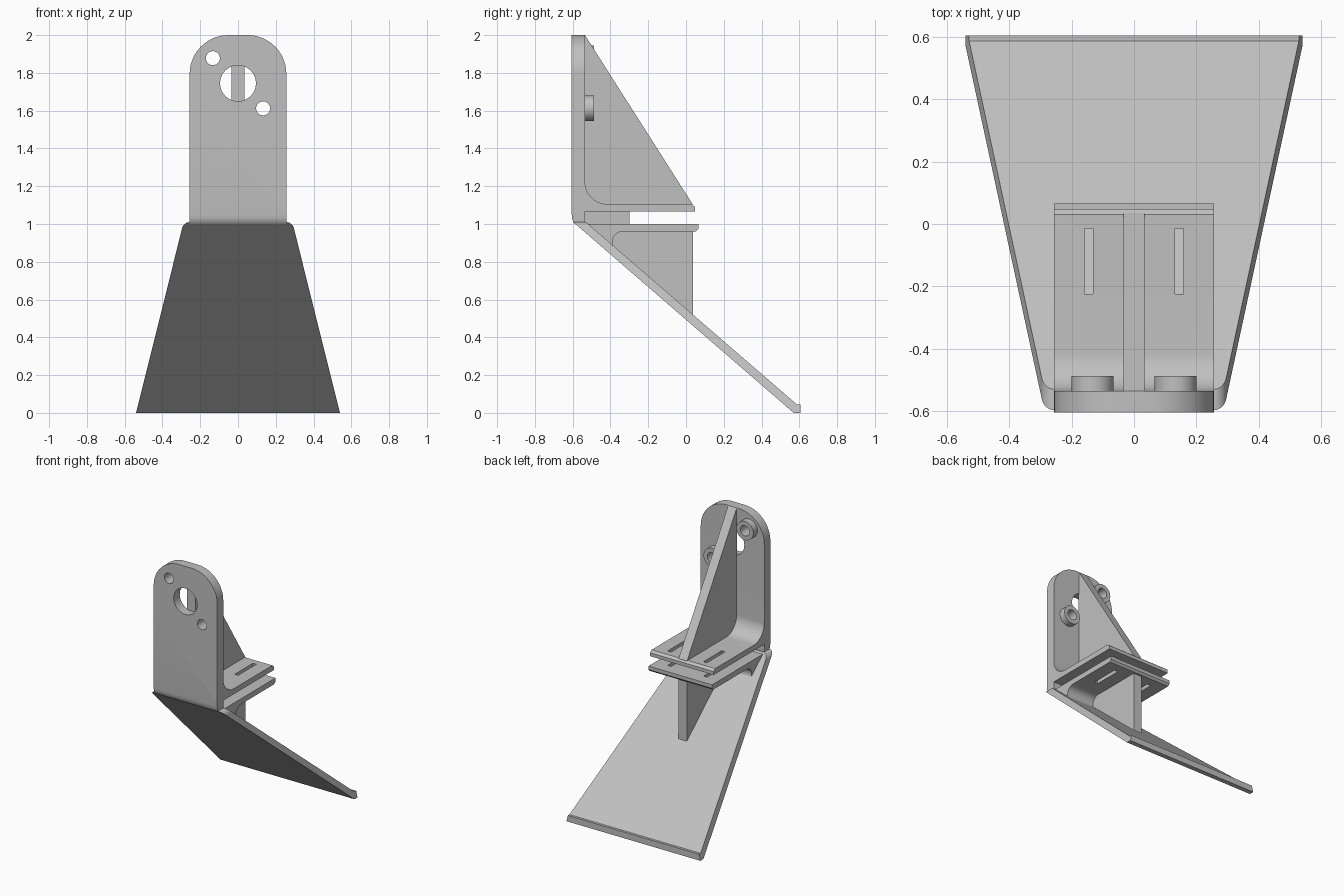
import bpy, bmesh
from math import sin, cos, pi, radians
from mathutils import Vector

if "Cube" in bpy.data.objects:
    bpy.data.objects.remove(bpy.data.objects["Cube"])

grey = bpy.data.materials.new("plain grey")
grey.use_nodes = True
colour = (0.53, 0.53, 0.53, 1)
grey.diffuse_color = colour
grey.node_tree.nodes["Principled BSDF"].inputs["Base Color"].default_value = colour


def arc(cx, cy, r, start, end, n=14):
    """Points on an arc, angles in degrees."""
    angles = [radians(start + (end - start) * i / n) for i in range(n + 1)]
    return [(cx + r * cos(a), cy + r * sin(a)) for a in angles]


def prism(name, points, axis, low, high):
    """Extrude a profile: (y, z) along x, (x, z) along y or (x, y) along z."""
    place = {"x": lambda p, d: (d, p[0], p[1]),
             "y": lambda p, d: (p[0], d, p[1]),
             "z": lambda p, d: (p[0], p[1], d)}[axis]
    bm = bmesh.new()
    face = bm.faces.new([bm.verts.new(place(p, low)) for p in points])
    new = bmesh.ops.extrude_face_region(bm, geom=[face])["geom"]
    move = Vector(place((0, 0), high - low))
    bmesh.ops.translate(bm, verts=[v for v in new if isinstance(v, bmesh.types.BMVert)], vec=move)
    bmesh.ops.recalc_face_normals(bm, faces=bm.faces)
    mesh = bpy.data.meshes.new(name)
    bm.to_mesh(mesh)
    bm.free()
    mesh.materials.append(grey)
    obj = bpy.data.objects.new(name, mesh)
    bpy.context.collection.objects.link(obj)
    return obj


def carve(obj, cutter, operation="DIFFERENCE"):
    """Apply a boolean and discard its cutter."""
    cutter.hide_render = True
    bpy.context.view_layer.objects.active = obj
    mod = obj.modifiers.new("carve", "BOOLEAN")
    mod.operation, mod.solver, mod.object = operation, "EXACT", cutter
    bpy.ops.object.modifier_apply(modifier=mod.name)
    bpy.data.objects.remove(cutter)


def circle(x, z, r):
    return arc(x, z, r, 0, 360, 40)[:-1]


def cut_slots(obj, low, high):
    for x in (-0.145, 0.145):
        w = 0.014
        slot = [(x - w, -0.225), (x + w, -0.225), (x + w, -0.015), (x - w, -0.015)]
        carve(obj, prism("slot_cutter", slot, "z", low, high))


HALF = 0.256      # half width of bracket and shelves
RIB = 0.034       # half thickness of the ribs
parts = []

# Upright plate and upper shelf, with an inner fillet
upper = ([(-0.605, 2), (-0.535, 2)] + arc(-0.415, 1.225, 0.12, 180, 270)
         + [(0.03, 1.105), (0.048, 1.09), (0.048, 1.065), (-0.535, 1.065),
            (-0.535, 1.0), (-0.588, 1.0), (-0.597, 1.01), (-0.603, 1.03), (-0.605, 1.05)])
bracket = prism("upper_bracket", upper, "x", -HALF, HALF)
r = 0.205
outline = ([(-HALF, 0.9), (HALF, 0.9)] + arc(HALF - r, 2 - r, r, 0, 90)
           + arc(r - HALF, 2 - r, r, 90, 180))
carve(bracket, prism("outline_cutter", outline, "y", -1, 1), "INTERSECT")
holes = [(0, 1.745, 0.095), (-0.133, 1.878, 0.037), (0.133, 1.612, 0.037)]
for hole in holes:
    carve(bracket, prism("hole_cutter", circle(*hole), "y", -0.7, -0.45))
cut_slots(bracket, 1.03, 1.15)
parts.append(bracket)

# Ring bosses behind the two small holes
for name, (x, z, r) in zip(("right_boss", "left_boss"), holes[1:]):
    boss = prism(name, circle(x, z, 0.068), "y", -0.536, -0.488)
    carve(boss, prism("hole_cutter", circle(x, z, r), "y", -0.7, -0.4))
    parts.append(boss)

# Sloping, tapered ramp with rounded top corners
slope = [(0.57, 0), (0.605, 0), (0.605, 0.045), (0.587, 0.045), (-0.53, 1.01), (-0.597, 1.01)]
ramp = prism("ramp", slope, "x", -0.7, 0.7)
taper = ([(-0.54, -0.001), (0.54, -0.001)] + arc(0.255, 0.968, 0.042, 14, 90)
         + arc(-0.255, 0.968, 0.042, 90, 166))
carve(ramp, prism("taper_cutter", taper, "y", -1, 1), "INTERSECT")
parts.append(ramp)

# Lower shelf, filleted into the ramp
lower = ([(-0.56, 1.0), (0.066, 1.0), (0.066, 0.975), (0.052, 0.96)]
         + arc(-0.335, 0.905, 0.055, 90, 205) + [(-0.41, 0.875)])
shelf = prism("lower_shelf", lower, "x", -HALF, HALF)
cut_slots(shelf, 0.9, 1.05)
parts.append(shelf)

# Central ribs and the spacer joining the two shelves
ribs = {"upper_rib": [(-0.54, 2), (-0.535, 2), (0.035, 1.105), (0.035, 1.09), (-0.54, 1.09)],
        "lower_rib": [(-0.43, 0.97), (0.038, 0.97), (0.038, 0.5), (-0.41, 0.87)],
        "spacer": [(-0.55, 0.99), (-0.3, 0.99), (-0.3, 1.07), (-0.55, 1.07)]}
for name, points in ribs.items():
    parts.append(prism(name, points, "x", -RIB, RIB))

# Smooth curved surfaces while keeping the edges crisp
for obj in parts:
    bpy.ops.object.select_all(action="DESELECT")
    obj.select_set(True)
    bpy.context.view_layer.objects.active = obj
    bpy.ops.object.shade_smooth_by_angle(angle=radians(30))
